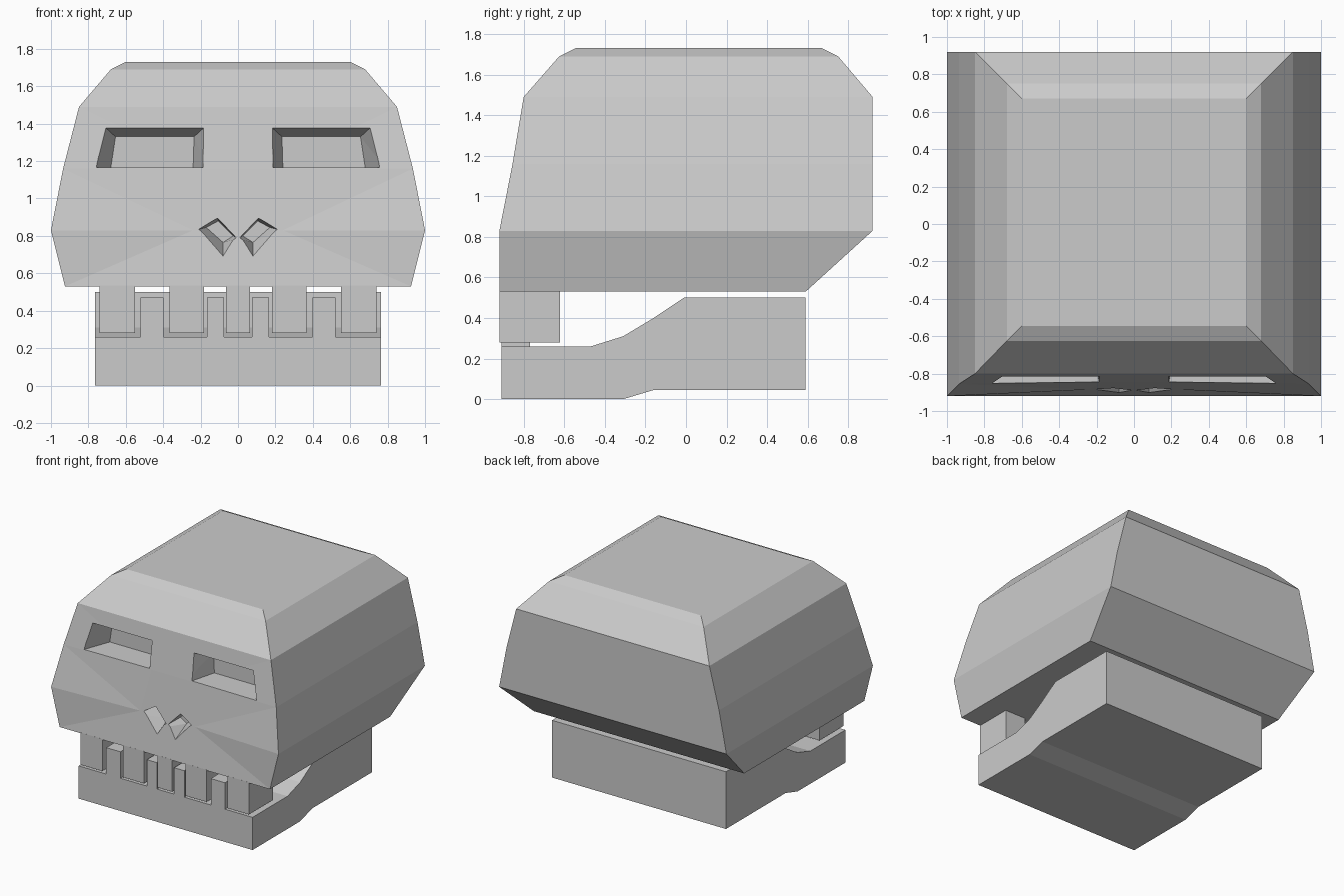
import bpy, bmesh

if "Cube" in bpy.data.objects:
    bpy.data.objects.remove(bpy.data.objects["Cube"])


def make_object(name, verts, faces):
    bm = bmesh.new()
    vs = [bm.verts.new(v) for v in verts]
    for f in faces:
        bm.faces.new([vs[i] for i in f])
    bmesh.ops.recalc_face_normals(bm, faces=bm.faces)
    bmesh.ops.triangulate(bm, faces=[f for f in bm.faces if len(f.verts) == 4])
    me = bpy.data.meshes.new(name)
    bm.to_mesh(me)
    bm.free()
    ob = bpy.data.objects.new(name, me)
    bpy.context.collection.objects.link(ob)
    return ob


def loft(name, rings):
    """Solid through matching closed rings of points."""
    n = len(rings[0])
    verts = [p for r in rings for p in r]
    faces = [range(n), range(len(verts) - n, len(verts))]
    for k in range(len(rings) - 1):
        for i in range(n):
            j = (i + 1) % n
            faces.append((k * n + i, k * n + j, (k + 1) * n + j, (k + 1) * n + i))
    return make_object(name, verts, faces)


def box(name, x0, x1, y0, y1, z0, z1):
    return loft(name, [[(x0, y0, z), (x1, y0, z), (x1, y1, z), (x0, y1, z)]
                       for z in (z0, z1)])


# Cranium: z, half width, front y, back y, nose half width, nose y
levels = [
    (0.53, 0.925, -0.92, 0.59, 0.20, -0.92),
    (0.83, 1.00, -0.92, 0.92, 0.24, -0.885),
    (1.16, 0.935, -0.855, 0.92, 0.17, -0.845),
    (1.49, 0.85, -0.80, 0.92, 0.15, -0.80),
    (1.69, 0.68, -0.625, 0.75, 0.12, -0.625),
    (1.73, 0.60, -0.545, 0.67, 0.10, -0.545),
]
cranium = loft("cranium", [[(-w, f, z), (-n, ny, z), (n, ny, z),
                            (w, f, z), (w, b, z), (-w, b, z)]
                           for z, w, f, b, n, ny in levels])


# Tapered recesses for the eye sockets and nostrils
def recess(name, front, yf, back, yb, side):
    f = [(x, yf, z) for x, z in front]
    b = [(x, yb, z) for x, z in back]
    out = [tuple(p + 0.5 * (p - q) for p, q in zip(a, c)) for a, c in zip(f, b)]
    cutter = loft(name, [[(side * x, y, z) for x, y, z in r] for r in (out, b)])
    cutter.hide_render = True
    cutter.display_type = 'WIRE'
    mod = cranium.modifiers.new(name, 'BOOLEAN')
    mod.operation = 'DIFFERENCE'
    mod.solver = 'EXACT'
    mod.object = cutter


for label, side in (("left", -1), ("right", 1)):
    recess(label + "_eye_cutter",
           [(0.75, 1.165), (0.71, 1.38), (0.18, 1.38), (0.19, 1.165)], -0.83,
           [(0.68, 1.165), (0.655, 1.33), (0.235, 1.33), (0.24, 1.165)], -0.64, side)
    recess(label + "_nostril_cutter",
           [(0.21, 0.835), (0.11, 0.895), (0.01, 0.79), (0.08, 0.70)], -0.885,
           [(0.17, 0.845), (0.105, 0.88), (0.025, 0.80), (0.08, 0.765)], -0.76, side)

# Upper teeth
for i, (c, w) in enumerate([(-0.645, 0.19), (-0.275, 0.185), (0, 0.13),
                            (0.275, 0.185), (0.645, 0.19)]):
    box(f"upper_tooth_{i + 1}", c - w / 2, c + w / 2, -0.92, -0.62, 0.28, 0.535)

# Lower jaw: side profile extruded across x
profile = [(-0.91, 0), (-0.31, 0), (-0.16, 0.045), (0.59, 0.045), (0.59, 0.50),
           (-0.01, 0.50), (-0.16, 0.40), (-0.31, 0.31), (-0.47, 0.26), (-0.91, 0.26)]
loft("lower_jaw", [[(x, y, z) for y, z in profile] for x in (-0.765, 0.765)])

# Lower teeth
for i, (c, w) in enumerate([(-0.46, 0.125), (-0.12, 0.09), (0.12, 0.09), (0.46, 0.125)]):
    box(f"lower_tooth_{i + 1}", c - w / 2, c + w / 2, -0.91, -0.77, 0.25, 0.47)
